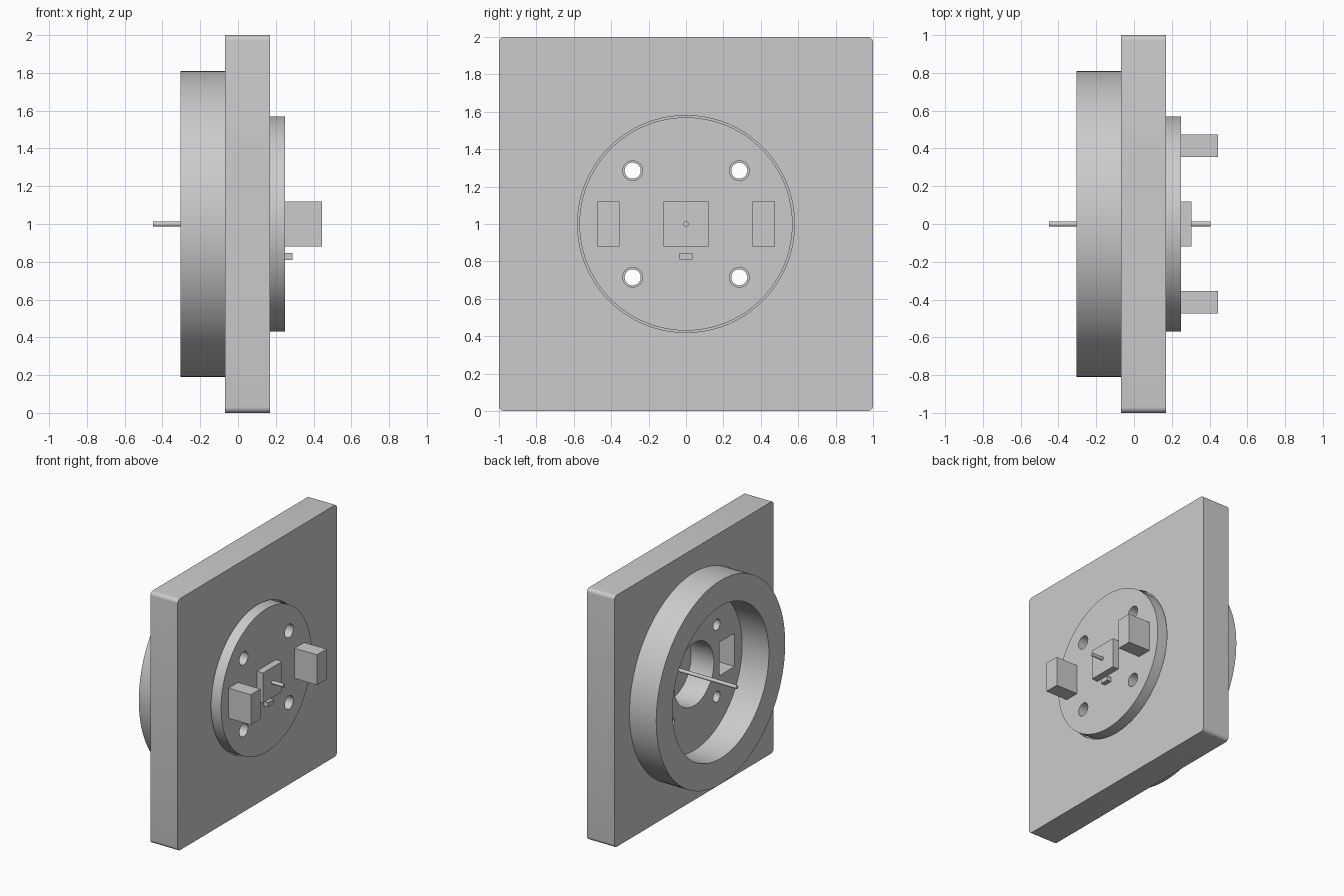
import bpy
import bmesh
import math
from mathutils import Matrix

cube = bpy.data.objects.get("Cube")
if cube:
    bpy.data.objects.remove(cube, do_unlink=True)

MID = 1.0  # height of the central axis

grey = bpy.data.materials.new("plain grey")
grey.use_nodes = True
grey.diffuse_color = (0.6, 0.6, 0.6, 1)
grey.node_tree.nodes["Principled BSDF"].inputs["Base Color"].default_value = (0.6, 0.6, 0.6, 1)


def finish(name, bm):
    bmesh.ops.recalc_face_normals(bm, faces=bm.faces)
    mesh = bpy.data.meshes.new(name)
    bm.to_mesh(mesh)
    bm.free()
    mesh.materials.append(grey)
    obj = bpy.data.objects.new(name, mesh)
    bpy.context.scene.collection.objects.link(obj)
    return obj


def box(name, x0, x1, y, z, width, height, corner=0):
    """Block along x, with optional rounding of the edges parallel to x."""
    bm = bmesh.new()
    bmesh.ops.create_cube(bm, size=1)
    bmesh.ops.scale(bm, vec=(x1 - x0, width, height), verts=bm.verts)
    bmesh.ops.translate(bm, vec=((x0 + x1) / 2, y, z), verts=bm.verts)
    if corner:
        edges = [e for e in bm.edges if abs(e.verts[0].co.x - e.verts[1].co.x) > 0.01]
        bmesh.ops.bevel(bm, geom=edges, offset=corner, segments=6, profile=0.5, affect='EDGES')
    return finish(name, bm)


def cylinder(name, x0, x1, radius, y=0, z=MID, sides=96):
    """Cylinder with its axis along x."""
    bm = bmesh.new()
    bmesh.ops.create_cone(bm, cap_ends=True, segments=sides, radius1=radius,
                          radius2=radius, depth=x1 - x0)
    bmesh.ops.rotate(bm, matrix=Matrix.Rotation(math.pi / 2, 3, 'Y'), verts=bm.verts)
    bmesh.ops.translate(bm, vec=((x0 + x1) / 2, y, z), verts=bm.verts)
    return finish(name, bm)


def select(obj):
    bpy.ops.object.select_all(action='DESELECT')
    obj.select_set(True)
    bpy.context.view_layer.objects.active = obj


def cut(obj, cutters):
    for cutter in cutters:
        cutter.hide_render = True
        mod = obj.modifiers.new("cut", 'BOOLEAN')
        mod.operation = 'DIFFERENCE'
        mod.solver = 'EXACT'
        mod.object = cutter
        select(obj)
        bpy.ops.object.modifier_apply(modifier=mod.name)
        bpy.data.objects.remove(cutter, do_unlink=True)


def smooth(obj):
    select(obj)
    bpy.ops.object.shade_smooth_by_angle(angle=math.radians(30))


BACK, FACE = -0.07, 0.17      # plate faces
SEAT, RIM = 0.13, 0.25        # inset disc faces
HOLES = [(sy * 0.285, MID + sz * 0.285) for sy in (-1, 1) for sz in (-1, 1)]

# Square plate: disc seat, central bore, connector pockets, screw holes
plate = box("plate", BACK, FACE, 0, MID, 2, 2, corner=0.03)
cutters = [cylinder("seat_cutter", SEAT, 0.3, 0.58),
           cylinder("bore_cutter", -0.2, 0.15, 0.25)]
cutters += [box("pocket_cutter", -0.2, 0.15, s * 0.415, MID, 0.19, 0.265) for s in (-1, 1)]
cutters += [cylinder("hole_cutter", -0.2, 0.15, 0.043, y, z, 32) for y, z in HOLES]
cut(plate, cutters)
smooth(plate)

# Round disc set into the plate
disc = cylinder("disc", SEAT, RIM, 0.57)
cut(disc, [cylinder("hole_cutter", 0, 0.4, 0.053, y, z, 32) for y, z in HOLES])
smooth(disc)

# Heavy collar on the other face
collar = cylinder("collar", -0.305, BACK, 0.81)
cut(collar, [cylinder("collar_cutter", -0.5, 0.1, 0.605)])
smooth(collar)

# Blocks standing on the disc
box("center_block", RIM, 0.305, 0, MID, 0.24, 0.24)
box("small_key", RIM, 0.288, 0, 0.828, 0.07, 0.036)
for side, s in (("front", -1), ("back", 1)):
    box(side + "_block", RIM, 0.445, s * 0.415, MID, 0.12, 0.24)

# Thin rod through the middle
smooth(cylinder("axis_rod", -0.45, 0.405, 0.014, sides=24))
